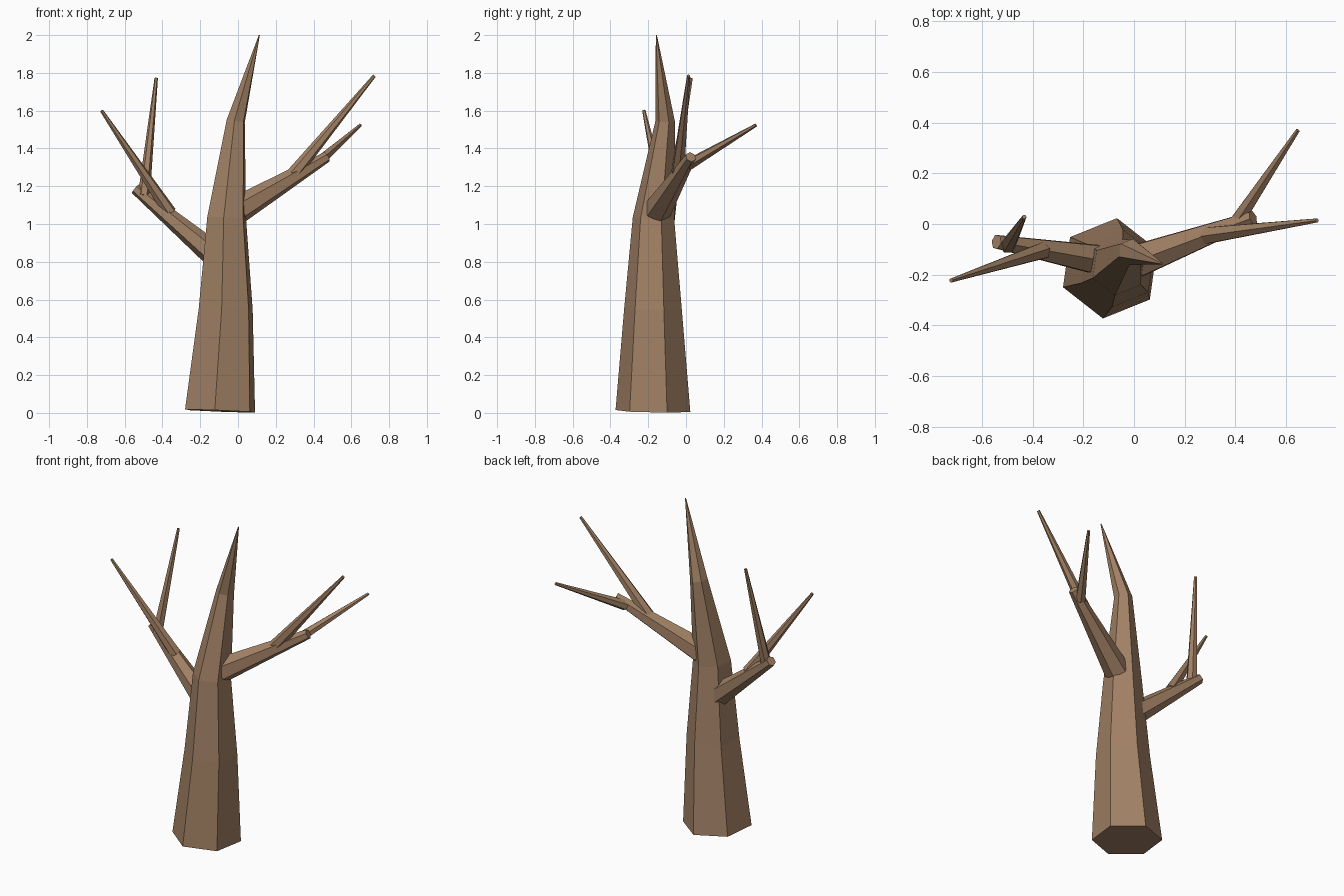
import bpy, bmesh, math
from mathutils import Vector

if "Cube" in bpy.data.objects:
    bpy.data.objects.remove(bpy.data.objects["Cube"])

bark = bpy.data.materials.new("bark")
bark.diffuse_color = (0.36, 0.22, 0.13, 1)
bark.use_nodes = True
bark.node_tree.nodes["Principled BSDF"].inputs["Base Color"].default_value = bark.diffuse_color


def limb(name, rings, phase=90, normals=None):
    """Six-sided tapered tube through (x, y, z, radius) rings."""
    bm = bmesh.new()
    pts = [Vector(r[:3]) for r in rings]
    loops = []
    for i, (p, r) in enumerate(zip(pts, rings)):
        n = normals[i] if normals else pts[-1] - pts[0]
        n = Vector(n).normalized()
        if normals:                       # near-vertical: side axis follows x
            side = (Vector((1, 0, 0)) - n * n.x).normalized()
        else:                             # leaning: side axis stays level
            side = Vector((0, 0, 1)).cross(n).normalized()
        up = n.cross(side)
        loop = []
        for k in range(6):
            a = math.radians(phase + 60 * k)
            loop.append(bm.verts.new(p + r[3] * (math.cos(a) * side + math.sin(a) * up)))
        loops.append(loop)
    for a, b in zip(loops, loops[1:]):
        for k in range(6):
            j = (k + 1) % 6
            bm.faces.new((a[k], a[j], b[j], b[k]))
    bm.faces.new(loops[0][::-1])
    bm.faces.new(loops[-1])
    bmesh.ops.recalc_face_normals(bm, faces=bm.faces)
    mesh = bpy.data.meshes.new(name)
    bm.to_mesh(mesh)
    bm.free()
    mesh.materials.append(bark)
    obj = bpy.data.objects.new(name, mesh)
    bpy.context.collection.objects.link(obj)


# Trunk, bending to a point
limb("trunk", [(-0.095, -0.175, 0.01, 0.2), (-0.065, -0.175, 0.55, 0.154),
               (-0.06, -0.172, 1.03, 0.111), (-0.012, -0.11, 1.545, 0.052),
               (0.113, -0.157, 2.0, 0.003)],
     phase=22,
     normals=[(0.04, 0.02, 1), (0.03, 0, 1), (0.04, 0.05, 1), (0.15, 0.03, 1), (0.2, 0, 1)])

# Main branches
limb("right_branch", [(0.0, -0.15, 1.075, 0.075), (0.47, 0.025, 1.355, 0.029)])
limb("left_branch", [(-0.12, -0.145, 0.833, 0.068), (-0.543, -0.07, 1.187, 0.03)])

# Twigs
twigs = {
    "right_upper_twig": ((0.29, -0.045, 1.26), (0.722, 0.014, 1.785), 0.037),
    "right_rear_twig": ((0.41, 0.015, 1.315), (0.647, 0.37, 1.523), 0.031),
    "left_outer_twig": ((-0.36, -0.105, 1.06), (-0.722, -0.223, 1.6), 0.036),
    "left_upper_twig": ((-0.498, -0.085, 1.15), (-0.433, 0.028, 1.773), 0.032),
}
for name, (start, end, r) in twigs.items():
    limb(name, [(*start, r), (*end, 0.009)])
